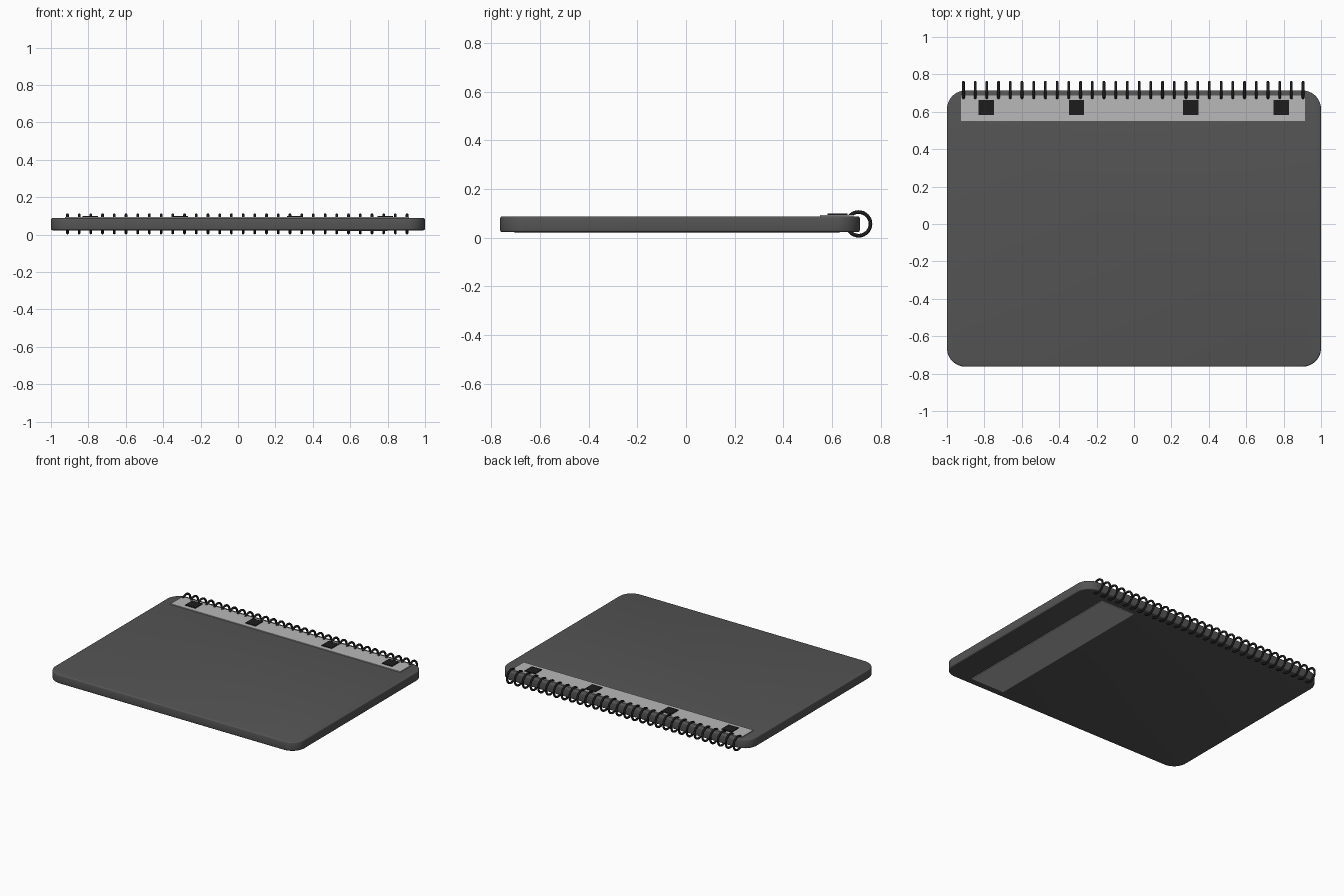
import bpy, bmesh, math
from mathutils import Matrix

if "Cube" in bpy.data.objects:
    bpy.data.objects.remove(bpy.data.objects["Cube"])


def material(name, v):
    m = bpy.data.materials.new(name)
    m.diffuse_color = (v, v, v, 1)
    m.use_nodes = True
    m.node_tree.nodes["Principled BSDF"].inputs["Base Color"].default_value = m.diffuse_color
    return m


DARK = material("dark_grey", 0.09)
LIGHT = material("light_grey", 0.48)
BLACK = material("black", 0.012)


def finish(name, bm, mat, smooth=False):
    bmesh.ops.recalc_face_normals(bm, faces=bm.faces)
    mesh = bpy.data.meshes.new(name)
    bm.to_mesh(mesh)
    bm.free()
    obj = bpy.data.objects.new(name, mesh)
    bpy.context.collection.objects.link(obj)
    mesh.materials.append(mat)
    if smooth:
        bpy.ops.object.select_all(action='DESELECT')
        obj.select_set(True)
        bpy.context.view_layer.objects.active = obj
        bpy.ops.object.shade_smooth_by_angle(angle=math.radians(40))
    return obj


def box(name, x0, x1, y0, y1, z0, z1, mat):
    bm = bmesh.new()
    m = Matrix.Translation(((x0 + x1) / 2, (y0 + y1) / 2, (z0 + z1) / 2))
    bmesh.ops.create_cube(bm, size=1, matrix=m @ Matrix.Diagonal((x1 - x0, y1 - y0, z1 - z0, 1)))
    return finish(name, bm, mat)


# Notebook body: rounded rectangle, extruded, with softened rims
X, Y0, Y1, Z0, Z1, R = 1.0, -0.763, 0.714, 0.023, 0.088, 0.1
bm = bmesh.new()
outline = []
for cx, cy, start in ((X - R, Y1 - R, 0), (-X + R, Y1 - R, 90),
                      (-X + R, Y0 + R, 180), (X - R, Y0 + R, 270)):
    for i in range(13):
        a = math.radians(start + 90 * i / 12)
        outline.append(bm.verts.new((cx + R * math.cos(a), cy + R * math.sin(a), Z0)))
base = bm.faces.new(outline)
ext = bmesh.ops.extrude_face_region(bm, geom=[base])
bmesh.ops.translate(bm, vec=(0, 0, Z1 - Z0),
                    verts=[g for g in ext["geom"] if isinstance(g, bmesh.types.BMVert)])
rims = [e for e in bm.edges if abs(e.verts[0].co.z - e.verts[1].co.z) < 1e-6]
bmesh.ops.bevel(bm, geom=rims, offset=0.008, segments=3, profile=0.5, affect='EDGES')
finish("notebook_body", bm, DARK, smooth=True)

# Light binding strip on the cover, and label strip on the underside
box("binding_strip", -0.925, 0.915, 0.55, 0.688, 0.086, 0.094, LIGHT)
box("underside_strip", 0.53, 0.80, -0.705, 0.63, 0.019, 0.025, LIGHT)

# Square black tabs on the binding strip
for i, x in enumerate((-0.79, -0.307, 0.303, 0.787)):
    box(f"square_tab_{i + 1}", x - 0.041, x + 0.041, 0.582, 0.664, 0.092, 0.099, BLACK)


# Wire rings along the back edge, sharing one mesh
def ring_mesh(radius=0.0485, wire=0.0075, major=32, minor=10):
    bm = bmesh.new()
    grid = []
    for i in range(major):
        a = 2 * math.pi * i / major
        row = []
        for j in range(minor):
            b = 2 * math.pi * j / minor
            r = radius + wire * math.cos(b)
            row.append(bm.verts.new((wire * math.sin(b), r * math.cos(a), r * math.sin(a))))
        grid.append(row)
    for i in range(major):
        for j in range(minor):
            p, q = grid[i], grid[(i + 1) % major]
            k = (j + 1) % minor
            bm.faces.new((p[j], q[j], q[k], p[k]))
    return bm


first = finish("wire_ring_1", ring_mesh(), BLACK, smooth=True)
for i in range(30):
    ring = first
    if i:
        ring = bpy.data.objects.new(f"wire_ring_{i + 1}", first.data)
        bpy.context.collection.objects.link(ring)
    ring.location = (-0.912 + i * 1.816 / 29, 0.709, 0.057)
